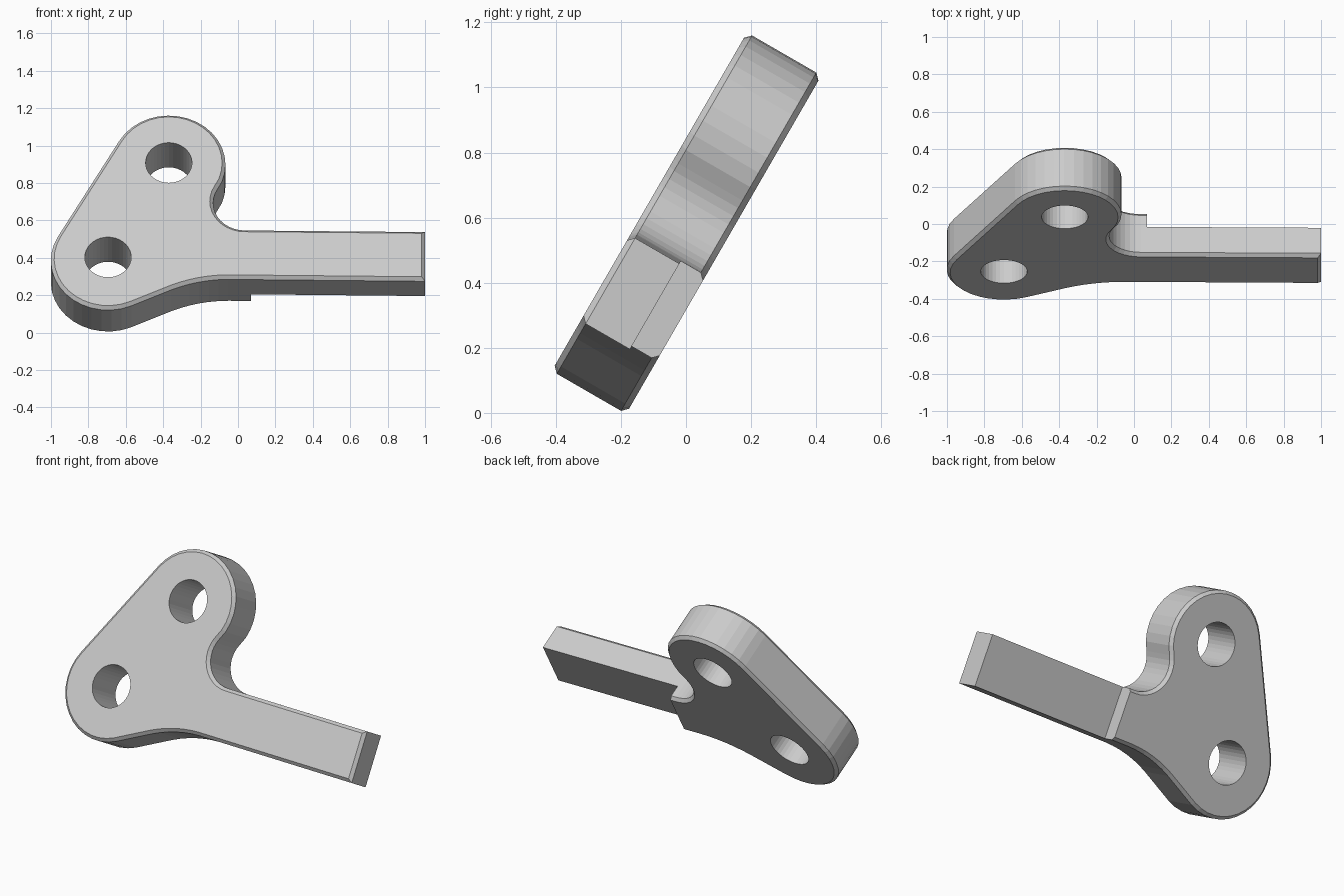
import bpy, bmesh
from math import radians, cos, sin
from mathutils import Matrix, Vector

if "Cube" in bpy.data.objects:
    bpy.data.objects.remove(bpy.data.objects["Cube"], do_unlink=True)

TILT = radians(60)            # plate leans back
FRONT, BACK, ARM_BACK = 0.422, 0.158, 0.247
CHAMFER = 0.018

grey = bpy.data.materials.new("light grey")
grey.use_nodes = True
grey.diffuse_color = (0.6, 0.6, 0.6, 1)
grey.node_tree.nodes["Principled BSDF"].inputs["Base Color"].default_value = (0.6, 0.6, 0.6, 1)


def arc(cx, cy, r, start, end, step=10):
    n = max(2, round(abs(end - start) / step))
    angles = [radians(start + (end - start) * i / n) for i in range(n + 1)]
    return [(cx + r * cos(a), cy + r * sin(a)) for a in angles]


def make_object(name, bm):
    bmesh.ops.recalc_face_normals(bm, faces=bm.faces)
    mesh = bpy.data.meshes.new(name)
    bm.to_mesh(mesh)
    bm.free()
    obj = bpy.data.objects.new(name, mesh)
    obj.rotation_euler.x = TILT
    bpy.context.collection.objects.link(obj)
    return obj


# Outline: arm end, inner fillet, upper lobe, lower lobe, sweeping underside
outline = [(1, 0.083), (1, 0.387)]
outline += arc(0.037, 0.567, 0.17, 270, 150)
outline += arc(-0.37, 0.803, 0.303, -30, 151)[1:]
outline += arc(-0.695, 0.211, 0.306, 151, 294)
outline += arc(-0.05, -0.665, 0.76, 114, 90, 4)

# Solid plate with chamfered front and back rims
bm = bmesh.new()
base = bm.faces.new([bm.verts.new((x, y, BACK)) for x, y in outline])
top = bmesh.ops.extrude_face_region(bm, geom=[base], use_keep_orig=True)
bmesh.ops.translate(bm, vec=(0, 0, FRONT - BACK),
                    verts=[g for g in top["geom"] if isinstance(g, bmesh.types.BMVert)])
bmesh.ops.recalc_face_normals(bm, faces=bm.faces)
rim = [e for e in bm.edges if abs(e.verts[0].co.z - e.verts[1].co.z) < 1e-4]
bmesh.ops.bevel(bm, geom=rim, offset=CHAMFER, offset_type='OFFSET',
                segments=1, profile=0.5, affect='EDGES')
plate = make_object("bracket_plate", bm)
plate.data.materials.append(grey)

# Cutters: two through holes and the relief behind the arm
cutters = []
for name, x, y in (("upper_hole", -0.37, 0.805), ("lower_hole", -0.695, 0.222)):
    bm = bmesh.new()
    bmesh.ops.create_cone(bm, cap_ends=True, segments=36, radius1=0.124, radius2=0.124,
                          depth=1, matrix=Matrix.Translation((x, y, 0.3)))
    cutters.append(make_object(name, bm))

bm = bmesh.new()
bmesh.ops.create_cube(bm, size=1)
bmesh.ops.translate(bm, verts=bm.verts, vec=Vector((0.57, 0.24, ARM_BACK - 0.5)))
bmesh.ops.scale(bm, verts=bm.verts, vec=(1.2, 1, 1),
                space=Matrix.Translation((-0.07, 0, 0)))
cutters.append(make_object("arm_relief", bm))

bpy.context.view_layer.objects.active = plate
for cutter in cutters:
    cutter.hide_render = True
    mod = plate.modifiers.new(cutter.name, 'BOOLEAN')
    mod.operation = 'DIFFERENCE'
    mod.solver = 'EXACT'
    mod.object = cutter
    bpy.context.view_layer.update()
    bpy.ops.object.modifier_apply(modifier=mod.name)
    bpy.data.objects.remove(cutter, do_unlink=True)
